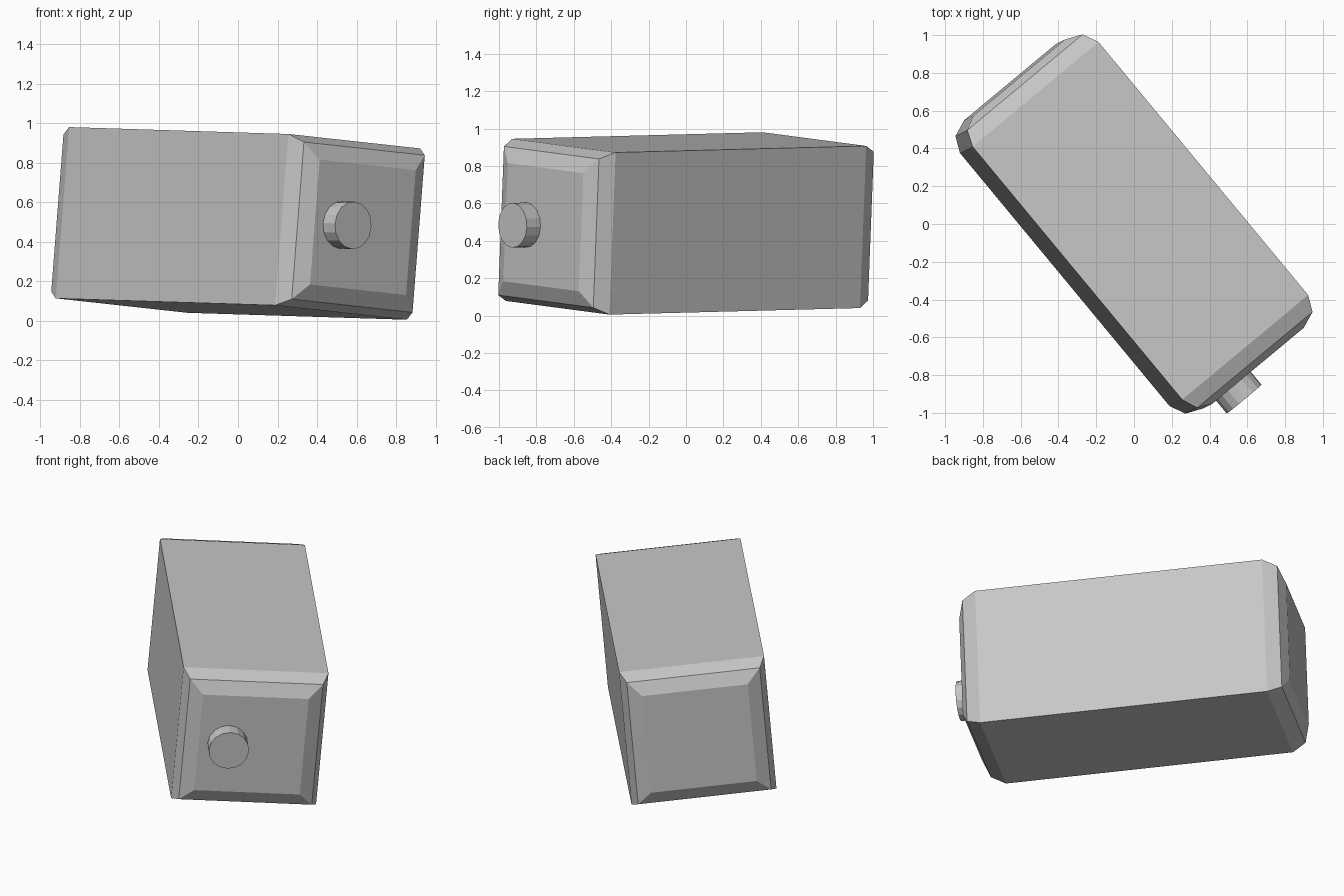
import bpy
import bmesh
from mathutils import Vector, Matrix

cube = bpy.data.objects.get("Cube")
if cube:
    bpy.data.objects.remove(cube, do_unlink=True)

# One grey for everything
grey = bpy.data.materials.new("plain grey")
grey.use_nodes = True
colour = (0.57, 0.57, 0.57, 1)
grey.diffuse_color = colour
grey.node_tree.nodes["Principled BSDF"].inputs["Base Color"].default_value = colour

# Tilted frame: local x across, local y up, local z along the length to the front
along = Vector((1.11, -1.34, -0.035)).normalized()
up = Vector((0.07, 0.03, 0.866))
up = (up - along * up.dot(along)).normalized()
across = up.cross(along)
frame = Matrix((across, up, along)).transposed().to_4x4()
frame.translation = (0, 0, 0.493)

SIDE, LENGTH = 0.87, 1.74


def add_object(name, bm, matrix):
    bmesh.ops.recalc_face_normals(bm, faces=bm.faces)
    mesh = bpy.data.meshes.new(name)
    bm.to_mesh(mesh)
    bm.free()
    mesh.materials.append(grey)
    obj = bpy.data.objects.new(name, mesh)
    obj.matrix_world = matrix
    bpy.context.collection.objects.link(obj)


# Square body, stepped in twice at each end: (inset, distance past the long walls)
steps = [(0, 0), (0.036, 0.084), (0.118, 0.121)]
profile = [(i, -LENGTH / 2 - d) for i, d in reversed(steps)]
profile += [(i, LENGTH / 2 + d) for i, d in steps]
bm = bmesh.new()
rings = []
for inset, z in profile:
    h = SIDE / 2 - inset
    rings.append([bm.verts.new((sx * h, sy * h, z))
                  for sx, sy in ((-1, -1), (1, -1), (1, 1), (-1, 1))])
for a, b in zip(rings, rings[1:]):
    for i in range(4):
        j = (i + 1) % 4
        bm.faces.new((a[i], a[j], b[j], b[i]))
bm.faces.new(rings[0])
bm.faces.new(rings[-1])
add_object("body", bm, frame)

# Round knob on the front end, set off to one side
sunk, proud = 0.03, 0.095
bm = bmesh.new()
bmesh.ops.create_cone(bm, cap_ends=True, segments=16, radius1=0.12,
                      radius2=0.12, depth=sunk + proud)
end = LENGTH / 2 + steps[-1][1]
add_object("front_knob", bm,
           frame @ Matrix.Translation((-0.143, 0, end + (proud - sunk) / 2)))
